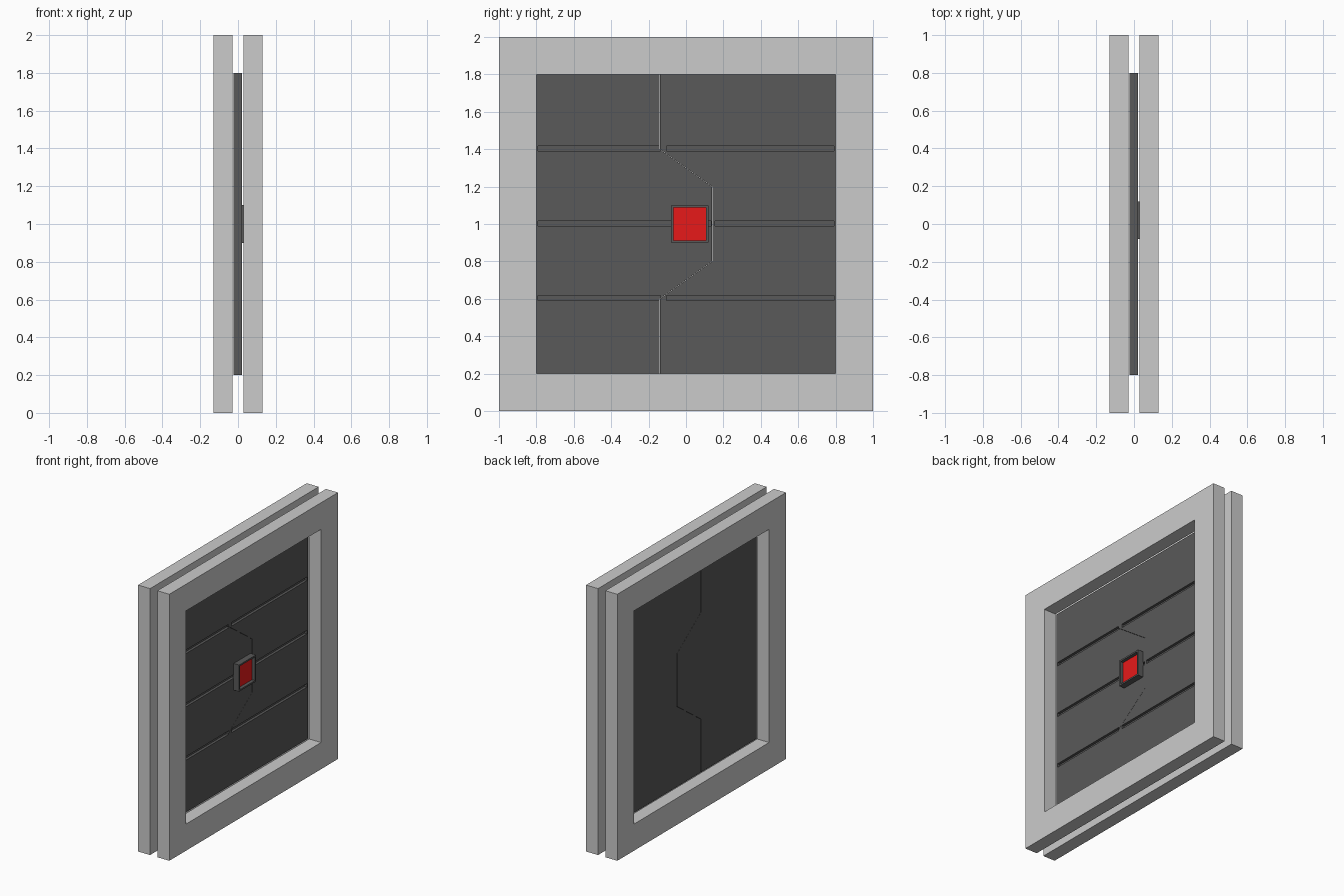
import bpy
import bmesh

if "Cube" in bpy.data.objects:
    bpy.data.objects.remove(bpy.data.objects["Cube"])


def material(name, rgb):
    m = bpy.data.materials.new(name)
    m.diffuse_color = (*rgb, 1)
    m.use_nodes = True
    m.node_tree.nodes["Principled BSDF"].inputs["Base Color"].default_value = m.diffuse_color
    return m


DARK = material("dark_grey", (0.1, 0.1, 0.1))
RED = material("red", (0.8, 0.01, 0.01))


def prism(name, outline, x0, x1, mat=None):
    """Extrude a (y, z) outline along x."""
    bm = bmesh.new()
    face = bm.faces.new([bm.verts.new((x0, y, z)) for y, z in outline])
    ext = bmesh.ops.extrude_face_region(bm, geom=[face])["geom"]
    moved = [v for v in ext if isinstance(v, bmesh.types.BMVert)]
    bmesh.ops.translate(bm, verts=moved, vec=(x1 - x0, 0, 0))
    bmesh.ops.recalc_face_normals(bm, faces=bm.faces)
    mesh = bpy.data.meshes.new(name)
    bm.to_mesh(mesh)
    bm.free()
    ob = bpy.data.objects.new(name, mesh)
    bpy.context.collection.objects.link(ob)
    if mat:
        mesh.materials.append(mat)
    return ob


def rect(y0, y1, z0, z1):
    return [(y0, z0), (y1, z0), (y1, z1), (y0, z1)]


def cut(ob, cutter):
    mod = ob.modifiers.new("cut", "BOOLEAN")
    mod.operation = "DIFFERENCE"
    mod.solver = "EXACT"
    mod.object = cutter
    cutter.hide_render = True
    bpy.context.view_layer.objects.active = ob
    bpy.ops.object.modifier_apply(modifier=mod.name)
    bpy.data.objects.remove(cutter)


# Two square door frames, one on each side of the panels
for side, x0, x1 in (("back", -0.13, -0.03), ("front", 0.03, 0.13)):
    frame = prism(side + "_frame", rect(-1, 1, 0, 2), x0, x1)
    cut(frame, prism("opening_cutter", rect(-0.8, 0.8, 0.2, 1.8), x0 - 0.1, x1 + 0.1))

# Interlocking sliding panels that share a stepped seam
seam = [(-0.14, 0.2), (-0.14, 0.6), (0.14, 0.8), (0.14, 1.2), (-0.14, 1.4), (-0.14, 1.8)]
left = prism("left_panel", [(y - 0.001, z) for y, z in seam] + [(-0.8, 1.8), (-0.8, 0.2)],
             -0.025, 0.02, DARK)
right = prism("right_panel", [(y + 0.001, z) for y, z in seam] + [(0.8, 1.8), (0.8, 0.2)],
              -0.025, 0.02, DARK)

# Horizontal grooves on the front of both panels
for z, left_end, right_start in ((0.6, -0.135, -0.105), (1.0, 0.135, 0.155), (1.4, -0.135, -0.105)):
    z0, z1 = z - 0.01, z + 0.017
    cut(left, prism("groove_cutter", rect(-0.79, left_end, z0, z1), 0.0, 0.05))
    cut(right, prism("groove_cutter", rect(right_start, 0.79, z0, z1), 0.0, 0.05))

# Lock housing with a recessed red light
housing = prism("lock_housing", rect(-0.08, 0.12, 0.9, 1.1), 0.015, 0.065, DARK)
cut(housing, prism("recess_cutter", rect(-0.068, 0.108, 0.912, 1.088), 0.03, 0.1))
prism("lock_light", rect(-0.068, 0.108, 0.912, 1.088), 0.028, 0.04, RED)
